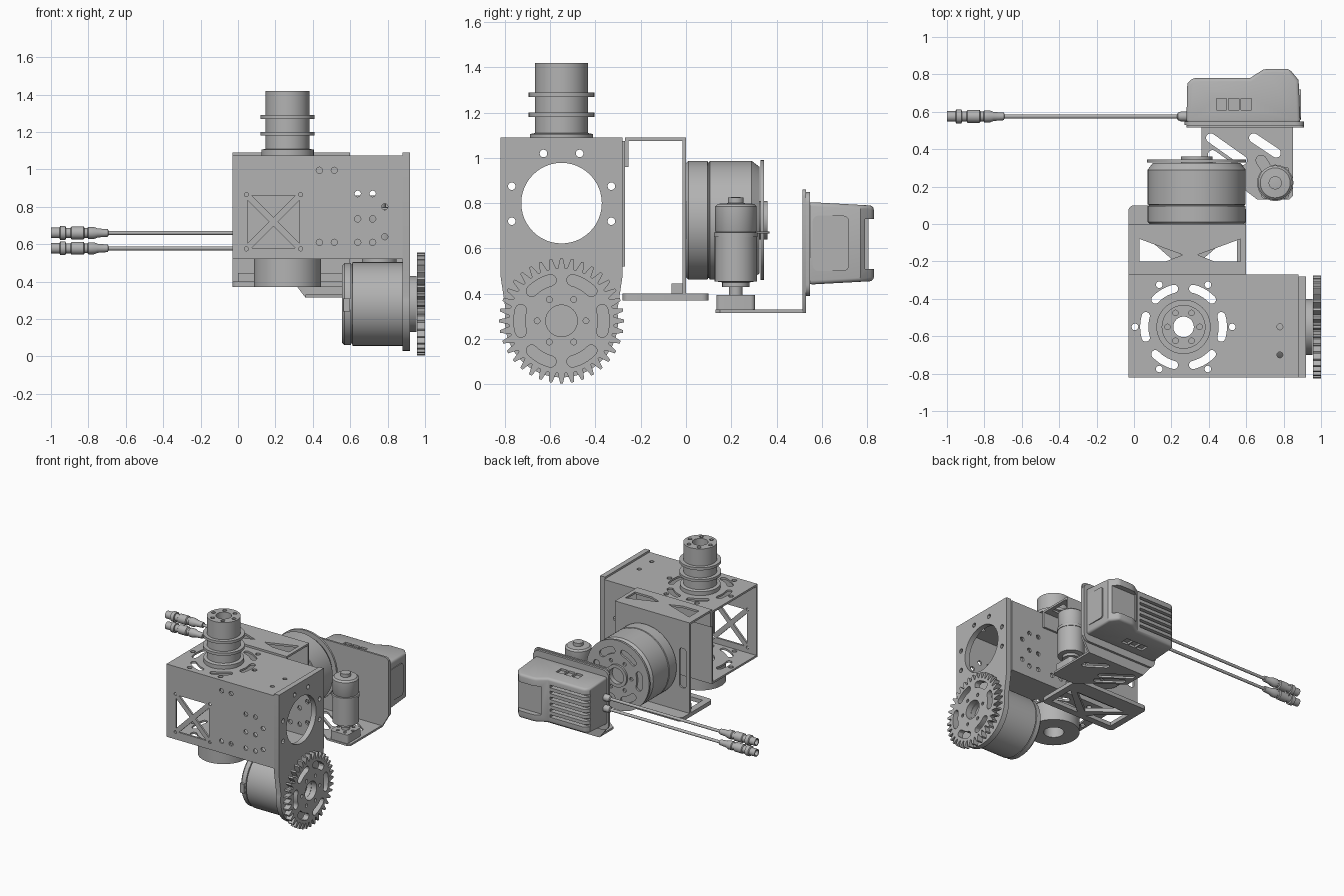
import bpy, bmesh, math
from math import pi, sin, cos, radians
from mathutils import Matrix, Vector

if "Cube" in bpy.data.objects:
    bpy.data.objects.remove(bpy.data.objects["Cube"])

grey = bpy.data.materials.new("machined_grey")
grey.use_nodes = True
grey.diffuse_color = (0.45, 0.45, 0.45, 1)
grey.node_tree.nodes["Principled BSDF"].inputs["Base Color"].default_value = (0.45, 0.45, 0.45, 1)
parts = []


def finish(name, data):
    ob = bpy.data.objects.new(name, data)
    bpy.context.scene.collection.objects.link(ob)
    data.materials.append(grey)
    parts.append(ob)
    return ob


# ---- outline helpers ----
def arc(u, v, r, a0, a1, n=24):
    return [(u + r * cos(radians(a0 + (a1 - a0) * i / n)),
             v + r * sin(radians(a0 + (a1 - a0) * i / n))) for i in range(n + 1)]


def circ(u, v, r, n=32):
    return arc(u, v, r, 0, 360, n)[:-1]


def rect(u0, v0, u1, v1, r=0):
    if not r:
        return [(u0, v0), (u1, v0), (u1, v1), (u0, v1)]
    return (arc(u1 - r, v1 - r, r, 0, 90, 5) + arc(u0 + r, v1 - r, r, 90, 180, 5)
            + arc(u0 + r, v0 + r, r, 180, 270, 5) + arc(u1 - r, v0 + r, r, 270, 360, 5))


def kidneys(u, v, r, half, span, start=0):
    loops = []
    for k in range(6):
        a = start + 60 * k
        ends = [(u + r * cos(radians(a + s)), v + r * sin(radians(a + s))) for s in (span, -span)]
        loops.append(arc(u, v, r + half, a - span, a + span, 8)
                     + arc(*ends[0], half, a + span, a + span + 180, 6)[1:-1]
                     + arc(u, v, r - half, a + span, a - span, 8)
                     + arc(*ends[1], half, a - span + 180, a - span + 360, 6)[1:-1])
    return loops


def bolt_ring(u, v, ring, r, count=6, start=0):
    return [circ(*arc(u, v, ring, start + 360 * k / count, 360, 1)[0], r, 12) for k in range(count)]


def slot(p, q, r):
    a = math.degrees(math.atan2(q[1] - p[1], q[0] - p[0]))
    return arc(*q, r, a - 90, a + 90, 8) + arc(*p, r, a + 90, a + 270, 8)


FRAMES = {"x": ((0, 1, 0), (0, 0, 1), (1, 0, 0)),
          "y": ((1, 0, 0), (0, 0, 1), (0, -1, 0)),
          "z": ((1, 0, 0), (0, 1, 0), (0, 0, 1))}


# Flat plate with holes: first loop is the outline, the others are openings
def plate(name, axis, lo, hi, outline, holes=()):
    cu = bpy.data.curves.new(name, "CURVE")
    cu.dimensions, cu.fill_mode, cu.extrude = "2D", "BOTH", (hi - lo) / 2
    for loop in [outline, *holes]:
        sp = cu.splines.new("POLY")
        sp.points.add(len(loop) - 1)
        for pt, (u, v) in zip(sp.points, loop):
            pt.co = (u, v, 0, 1)
        sp.use_cyclic_u = True
    ob = finish(name, cu)
    u, v, n = map(Vector, FRAMES[axis])
    place = Matrix((u, v, n)).transposed().to_4x4()
    mid = [0, 0, 0]
    mid["xyz".index(axis)] = (lo + hi) / 2
    place.translation = mid
    ob.matrix_world = place
    return ob


# Turned part: profile of (radius, height) pairs; closed profiles make tubes
def turned(name, axis, origin, profile, closed=False, seg=48):
    bm = bmesh.new()
    order = {"x": (2, 0, 1), "y": (0, 2, 1), "z": (0, 1, 2)}[axis]
    rings = []
    for r, h in profile:
        ring = []
        for i in range(seg):
            p = (r * cos(2 * pi * i / seg), r * sin(2 * pi * i / seg), h)
            ring.append(bm.verts.new([p[order[k]] + origin[k] for k in range(3)]))
        rings.append(ring)
    pairs = list(zip(rings, rings[1:])) + ([(rings[-1], rings[0])] if closed else [])
    for a, b in pairs:
        for i in range(seg):
            j = (i + 1) % seg
            bm.faces.new((a[i], a[j], b[j], b[i]))
    bmesh.ops.remove_doubles(bm, verts=bm.verts, dist=1e-5)
    bmesh.ops.recalc_face_normals(bm, faces=bm.faces)
    me = bpy.data.meshes.new(name)
    bm.to_mesh(me)
    return finish(name, me)


def boxes(name, spans):
    bm = bmesh.new()
    for lo, hi in spans:
        size = [b - a for a, b in zip(lo, hi)]
        mid = [(a + b) / 2 for a, b in zip(lo, hi)]
        bmesh.ops.create_cube(bm, size=1, matrix=Matrix.Translation(mid) @ Matrix.Diagonal((*size, 1)))
    me = bpy.data.meshes.new(name)
    bm.to_mesh(me)
    return finish(name, me)


# ---- main box ----
CX, CY = 0.265, -0.55
mount_holes = (kidneys(CX, CY, 0.21, 0.022, 16) + bolt_ring(CX, CY, 0.26, 0.018)
               + [circ(0.78, y, 0.016, 12) for y in (-0.55, -0.7)])
plate("box_top", "z", 1.06, 1.075, rect(-0.03, -0.82, 0.88, -0.27), mount_holes + [circ(CX, CY, 0.1)])
plate("box_bottom", "z", 0.52, 0.535, rect(-0.03, -0.82, 0.88, -0.27), mount_holes + [circ(CX, CY, 0.1)])
wx, wz, half, gap = 0.19, 0.72, 0.14, 0.025
window = []
for k in range(4):
    m = Matrix.Rotation(k * pi / 2, 2)
    tri = [Vector((gap - half, -half)), Vector((half - gap, -half)), Vector((0, -gap))]
    window.append([(wx + (m @ p).x, wz + (m @ p).y) for p in tri])
bolts = [(x, z) for x in (0.435, 0.515) for z in (0.61, 0.995)]
bolts += [(x, z) for x in (0.64, 0.72) for z in (0.61, 0.735, 0.87)] + [(0.785, 0.64), (0.785, 0.8)]
bolt_loops = [circ(x, z, 0.017, 12) for x, z in bolts]
corners = [circ(wx + i * 0.145, wz + j * 0.145, 0.011, 12) for i in (-1, 1) for j in (-1, 1)]
plate("box_front", "y", -0.82, -0.805, rect(-0.03, 0.52, 0.88, 1.075), window + corners + bolt_loops)
plate("box_back", "y", -0.285, -0.27, rect(-0.03, 0.52, 0.88, 1.075), bolt_loops)
side_holes = [circ(-0.55, 0.8, 0.178, 48)] + [circ(CY + s * a, z, 0.017, 12) for s in (-1, 1)
                                             for a, z in ((0.08, 1.02), (0.22, 0.875), (0.22, 0.72))]
plate("side_plate", "x", 0.88, 0.92,
      [(-0.28, 1.09), (-0.82, 1.09), (-0.82, 0.48)] + arc(CY, 0.28, 0.25, 170, 370, 40) + [(-0.28, 0.48)], side_holes)

# ---- top column and hub below the box ----
turned("column", "z", (CX, CY, 0),
       [(0.055, 1.06), (0.14, 1.06), (0.14, 1.105), (0.117, 1.11), (0.117, 1.18), (0.145, 1.18), (0.145, 1.2),
        (0.117, 1.2), (0.117, 1.27), (0.145, 1.27), (0.145, 1.29), (0.117, 1.29), (0.117, 1.405), (0.055, 1.405)], True)
plate("column_cap", "z", 1.405, 1.42, circ(CX, CY, 0.117, 48),
      [circ(CX, CY, 0.055)] + bolt_ring(CX, CY, 0.086, 0.015))
turned("lower_hub", "z", (CX, CY, 0), [(0.07, 0.37), (0.18, 0.37), (0.18, 0.52), (0.07, 0.52)], True)

# ---- drive motor and gear ----
turned("drive_motor", "x", (0, CY, 0.28),
       [(0, 0.555), (0.205, 0.555), (0.22, 0.57), (0.22, 0.603), (0.212, 0.603), (0.212, 0.61),
        (0.224, 0.612), (0.224, 0.88), (0, 0.88)])
boxes("drive_motor_socket", [((0.565, -0.785, 0.24), (0.6, -0.74, 0.31))])
turned("gear_hub", "x", (0, CY, 0.28), [(0.07, 0.9), (0.15, 0.9), (0.15, 0.955), (0.07, 0.955)], True)
teeth = []
for k in range(36):
    teeth += [arc(CY, 0.28, r, k * 10 + a, 360, 1)[0] for a, r in
              ((-4, 0.232), (-2.8, 0.25), (-1.3, 0.276), (1.3, 0.276), (2.8, 0.25), (4, 0.232))]
plate("gear", "x", 0.957, 1.0, teeth, kidneys(CY, 0.28, 0.186, 0.025, 15)
      + bolt_ring(CY, 0.28, 0.108, 0.013) + [circ(CY, 0.28, 0.07)])

# ---- bent rear bracket ----
tri = [(0.03, -0.08), (0.03, -0.2), (0.17, -0.2), (0.26, -0.165)]
plate("bracket_top", "z", 1.075, 1.09, rect(-0.03, -0.27, 0.6, 0),
      [tri, [(0.57 - (u - 0.03), v) for u, v in tri]])
plate("bracket_wall", "y", -0.015, 0, rect(-0.03, 0.39, 0.6, 1.085, 0.01),
      [rect(0.0, 0.58, 0.055, 0.88, 0.02), circ(0.335, 0.725, 0.1)])
plate("bracket_lip", "y", -0.27, -0.255, rect(-0.03, 0.96, 0.6, 1.085))
plate("bracket_base", "z", 0.37, 0.4, rect(-0.03, -0.28, 0.6, 0.1, 0.03),
      [[(0.02, -0.23), (0.25, -0.23), (0.02, -0.03)], [(0.55, -0.23), (0.32, -0.23), (0.55, -0.03)],
       [(0.07, -0.02), (0.285, -0.19), (0.5, -0.02)]])
boxes("bracket_block", [((0.0, -0.065, 0.4), (0.57, -0.015, 0.445))])

# ---- rear motor ----
MX, MZ = 0.335, 0.725
turned("rear_motor", "y", (MX, 0, MZ),
       [(0, 0), (0.252, 0), (0.262, 0.01), (0.262, 0.095), (0.255, 0.098), (0.255, 0.102), (0.262, 0.105),
        (0.262, 0.29), (0.235, 0.325), (0, 0.325)], seg=64)
plate("rear_disc", "y", 0.33, 0.345, circ(MX, MZ, 0.265, 64),
      kidneys(MX, MZ, 0.185, 0.025, 15) + bolt_ring(MX, MZ, 0.115, 0.014) + [circ(MX, MZ, 0.06)])
turned("rear_hub", "y", (MX, 0, MZ), [(0.06, 0.32), (0.085, 0.32), (0.085, 0.36), (0.06, 0.36)], True)

# ---- small upright motor ----
SX, SY = 0.755, 0.22
turned("small_motor", "z", (SX, SY, 0),
       [(0, 0.39), (0.03, 0.39), (0.03, 0.43), (0.06, 0.43), (0.06, 0.45), (0.093, 0.455), (0.093, 0.65),
        (0.097, 0.65), (0.097, 0.67), (0.088, 0.672), (0.092, 0.68), (0.092, 0.785), (0.08, 0.797),
        (0.035, 0.8), (0.035, 0.825), (0, 0.828)])
plate("motor_coupler", "z", 0.33, 0.395, rect(SX - 0.075, SY - 0.085, SX + 0.075, SY + 0.085, 0.02),
      bolt_ring(SX, SY, 0.06, 0.012))
plate("motor_clamp", "z", 0.665, 0.675, slot((SX, SY), (0.68, 0.34), 0.03))

# ---- camera mount ----
plate("mount_base", "z", 0.315, 0.33,
      [(0.36, 0.53), (0.85, 0.53), (0.85, 0.15), (0.83, 0.13), (0.66, 0.13), (0.36, 0.36)],
      [slot(p, q, 0.025) for p, q in (((0.41, 0.46), (0.58, 0.34)), ((0.42, 0.37), (0.56, 0.27)),
                                      ((0.64, 0.46), (0.76, 0.38)))])
plate("mount_wall", "y", 0.515, 0.53, [(0.36, 0.315), (0.85, 0.315), (0.91, 0.42)]
      + arc(0.88, 0.83, 0.03, 0, 90, 6) + arc(0.31, 0.83, 0.03, 90, 180, 6) + [(0.28, 0.42)])
plate("camera_flange", "y", 0.53, 0.547, rect(0.27, 0.39, 0.91, 0.85, 0.05))

# ---- camera housing with cooling grooves, rear notch and vents ----
outline = [(0.28, 0.54), (0.285, 0.75), (0.31, 0.78), (0.62, 0.78), (0.69, 0.825), (0.72, 0.83),
           (0.83, 0.83), (0.88, 0.77), (0.89, 0.54)]
bm = bmesh.new()
base = bm.faces.new([bm.verts.new((x, y, 0.44)) for x, y in outline])
top = bmesh.ops.extrude_face_region(bm, geom=[base])["geom"]
bmesh.ops.translate(bm, vec=(0, 0, 0.365), verts=[g for g in top if isinstance(g, bmesh.types.BMVert)])
for v in bm.verts:
    v.co.z += (0.6225 - v.co.z) * 0.3 * (v.co.y - 0.54)
bmesh.ops.recalc_face_normals(bm, faces=bm.faces)
me = bpy.data.meshes.new("camera_housing")
bm.to_mesh(me)
housing = finish("camera_housing", me)
bev = housing.modifiers.new("soft_edges", "BEVEL")
bev.width, bev.segments, bev.angle_limit = 0.018, 3, radians(50)
cuts = [((0.2, 0.745, 0.5 + k * 0.045), (0.6, 0.9, 0.52 + k * 0.045)) for k in range(6)]
cuts.append(((0.66, 0.79, 0.51), (0.95, 0.9, 0.73)))
for lo, hi in ((0.785, 0.9), (0.4, 0.46)):
    cuts += [((0.44 + k * 0.066, 0.61, lo), (0.495 + k * 0.066, 0.67, hi)) for k in range(3)]
cutter = boxes("housing_cutter", cuts)
cutter.hide_render = True
parts.remove(cutter)
cut = housing.modifiers.new("openings", "BOOLEAN")
cut.object, cut.operation, cut.solver = cutter, "DIFFERENCE", "EXACT"
plate("housing_side_panel", "x", 0.883, 0.892, rect(0.56, 0.5, 0.72, 0.745, 0.025))

# ---- cables with plugs ----
for side, z in (("lower", 0.578), ("upper", 0.66)):
    turned(side + "_cable", "x", (0, 0.575, z),
           [(0, 0.29), (0.026, 0.29), (0.026, 0.25), (0.02, 0.235), (0.011, 0.23), (0.011, -0.7)], seg=16)
    turned(side + "_plug", "x", (0, 0.575, z),
           [(0, -0.69), (0.02, -0.695), (0.024, -0.75), (0.032, -0.77), (0.032, -0.8), (0.026, -0.805),
            (0.026, -0.82), (0.034, -0.825), (0.034, -0.89), (0.027, -0.895), (0.027, -0.92), (0.037, -0.922),
            (0.037, -0.95), (0.028, -0.955), (0.028, -1.0), (0.02, -1.0), (0.02, -0.97), (0, -0.97)], seg=24)

# ---- turn everything into meshes, then shade ----
bpy.ops.object.select_all(action="DESELECT")
for ob in parts:
    ob.select_set(True)
bpy.context.view_layer.objects.active = parts[0]
bpy.ops.object.convert(target="MESH")
bpy.ops.object.shade_smooth_by_angle(angle=radians(30))
bpy.data.objects.remove(cutter)
